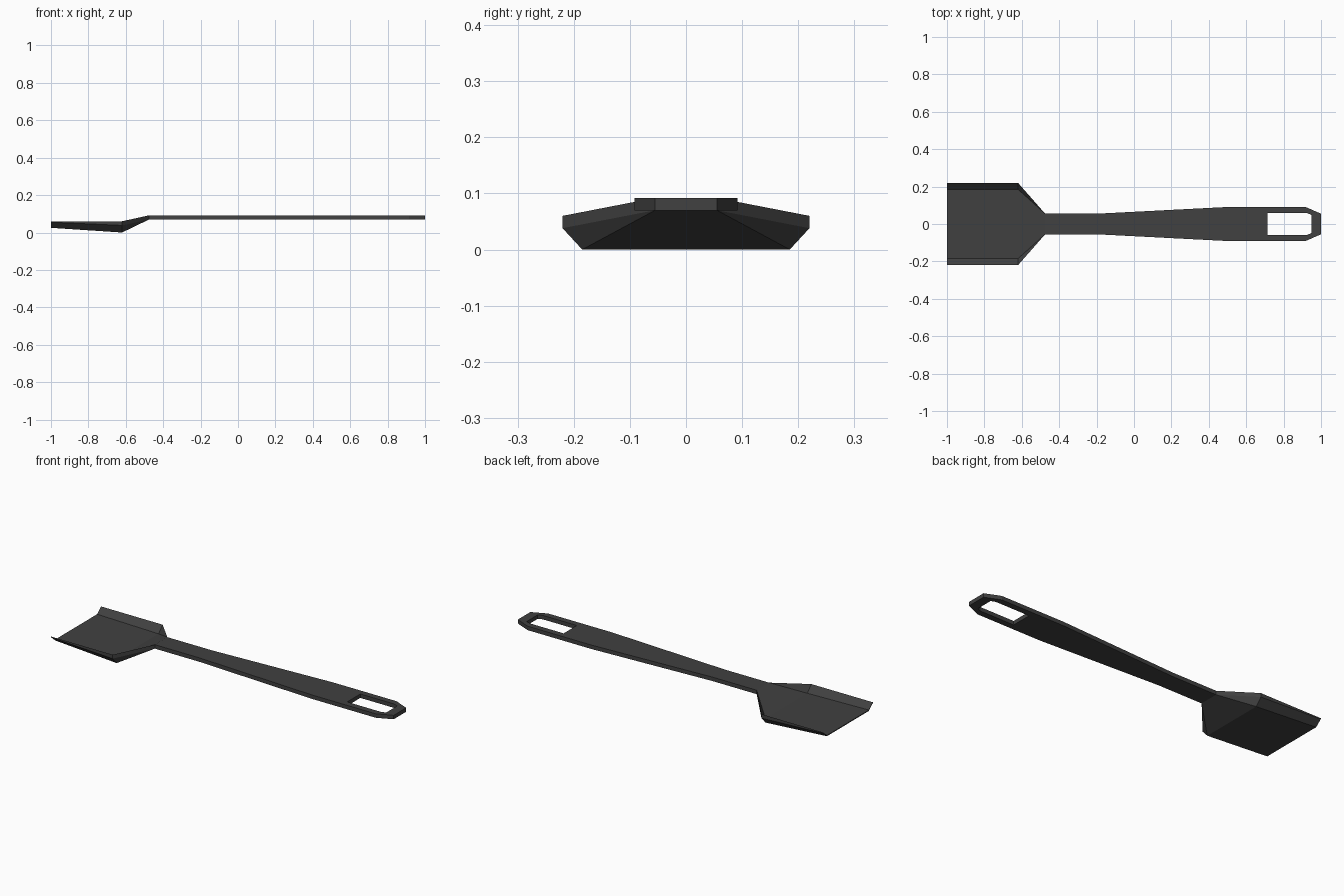
import bpy, bmesh

cube = bpy.data.objects.get("Cube")
if cube:
    bpy.data.objects.remove(cube, do_unlink=True)

# Dark plastic shared by both parts
plastic = bpy.data.materials.new("dark_grey_plastic")
plastic.use_nodes = True
colour = (0.052, 0.052, 0.052, 1)
plastic.diffuse_color = colour
bsdf = next(n for n in plastic.node_tree.nodes if n.type == 'BSDF_PRINCIPLED')
bsdf.inputs["Base Color"].default_value = colour
bsdf.inputs["Roughness"].default_value = 0.6

NECK_X, NECK_Y = -0.475, 0.055
LOW, HIGH = 0.07, 0.092


def finish(bm, name):
    bmesh.ops.recalc_face_normals(bm, faces=bm.faces)
    mesh = bpy.data.meshes.new(name)
    bm.to_mesh(mesh)
    bm.free()
    mesh.materials.append(plastic)
    obj = bpy.data.objects.new(name, mesh)
    bpy.context.collection.objects.link(obj)
    return obj


# Handle: half outline wrapped round the hanging slot, extruded and mirrored
outline = [(NECK_X, 0), (0.715, 0), (0.715, 0.058), (0.925, 0.058),
           (0.95, 0.048), (0.95, 0), (1, 0), (1, 0.055), (0.915, 0.092),
           (0.52, 0.092), (-0.2, NECK_Y), (NECK_X, NECK_Y)]
bm = bmesh.new()
base = bm.faces.new([bm.verts.new((x, y, LOW)) for x, y in outline])
top = bmesh.ops.extrude_face_region(bm, geom=[base], use_keep_orig=True)
for v in top["geom"]:
    if isinstance(v, bmesh.types.BMVert):
        v.co.z = HIGH
bmesh.ops.recalc_face_normals(bm, faces=bm.faces)
# Open the mirror plane and the joint with the blade
inner = [f for f in bm.faces
         if all(abs(v.co.y) < 1e-4 for v in f.verts)
         or all(abs(v.co.x - NECK_X) < 1e-4 for v in f.verts)]
bmesh.ops.delete(bm, geom=inner, context='FACES')
handle = finish(bm, "handle")
mirror = handle.modifiers.new("mirror", 'MIRROR')
mirror.use_axis = (False, True, False)

# Blade: x, floor half width, rim half width, floor underside, rim top, thickness
sections = [(-1, 0.185, 0.22, 0.025, 0.06, 0.005),
            (-0.62, 0.185, 0.22, 0, 0.06, 0.022),
            (NECK_X, NECK_Y, NECK_Y, LOW, HIGH, HIGH - LOW)]
bm = bmesh.new()
rings = []
for x, floor, rim, z, rim_z, thick in sections:
    upper = [(-rim, rim_z), (-floor, z + thick), (0, z + thick),
             (floor, z + thick), (rim, rim_z)]
    lower = [(y, h - thick) for y, h in reversed(upper)]
    rings.append([bm.verts.new((x, y, h)) for y, h in upper + lower])
for a, b in zip(rings, rings[1:]):
    for i in range(10):
        j = (i + 1) % 10
        bm.faces.new((a[i], a[j], b[j], b[i]))
tip = rings[0]
for i in range(4):
    bm.faces.new((tip[i], tip[i + 1], tip[8 - i], tip[9 - i]))
bmesh.ops.remove_doubles(bm, verts=bm.verts, dist=0.0005)
finish(bm, "blade")
